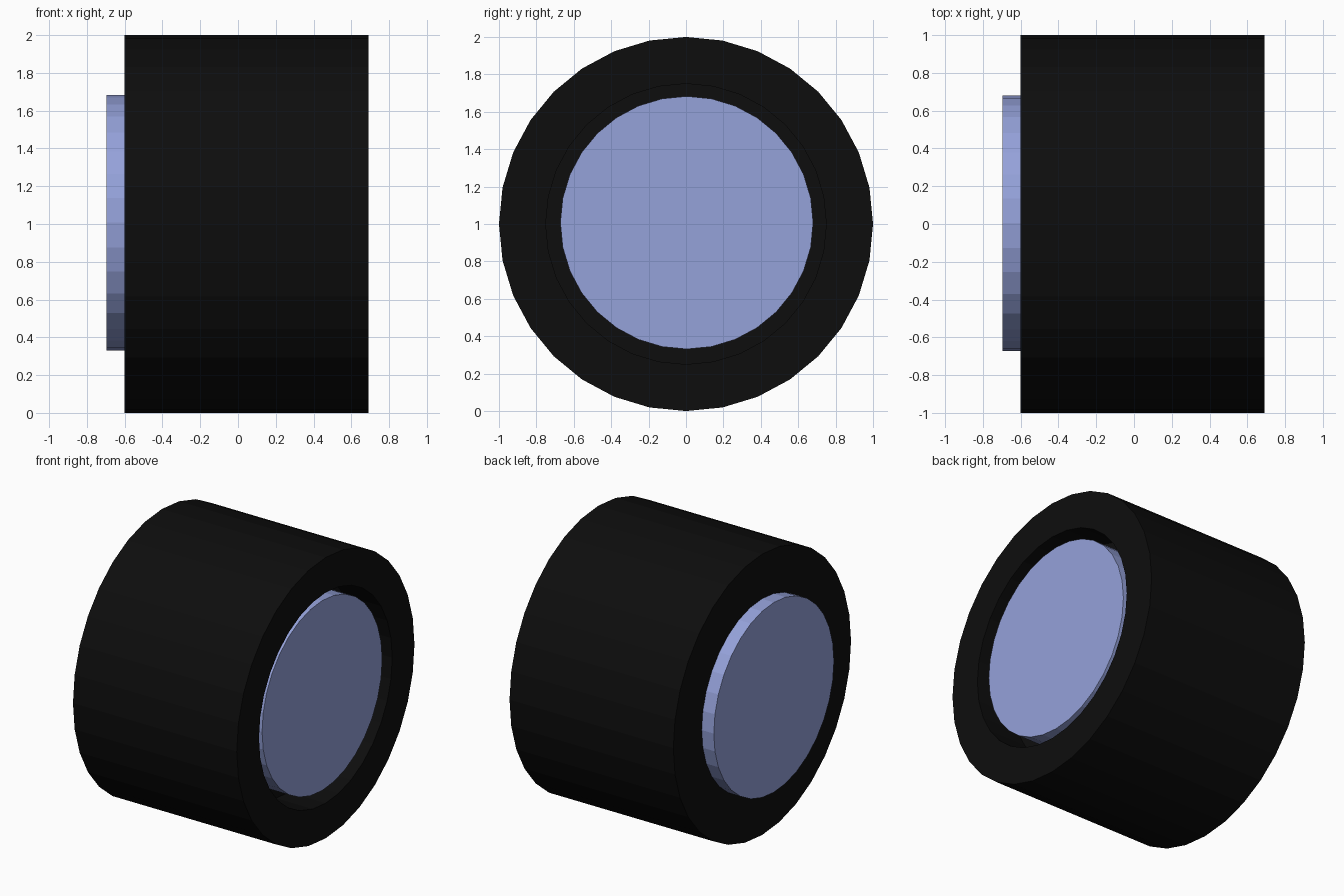
import bpy, bmesh
from math import sin, cos, tau

if "Cube" in bpy.data.objects:
    bpy.data.objects.remove(bpy.data.objects["Cube"])

SIDES = 32


def material(name, rgb):
    mat = bpy.data.materials.new(name)
    mat.diffuse_color = (*rgb, 1)
    mat.use_nodes = True
    mat.node_tree.nodes["Principled BSDF"].inputs["Base Color"].default_value = mat.diffuse_color
    return mat


def lathe_x(name, profile, centre, mat):
    """Revolve (x, radius) rings about the x axis and cap both ends."""
    bm = bmesh.new()
    rings = [[bm.verts.new((x, r * sin(tau * i / SIDES), r * cos(tau * i / SIDES)))
              for i in range(SIDES)] for x, r in profile]
    for a, b in zip(rings, rings[1:]):
        for i in range(SIDES):
            j = (i + 1) % SIDES
            bm.faces.new((a[i], a[j], b[j], b[i]))
    bm.faces.new(rings[0])
    bm.faces.new(rings[-1])
    bmesh.ops.recalc_face_normals(bm, faces=bm.faces[:])
    mesh = bpy.data.meshes.new(name)
    bm.to_mesh(mesh)
    bm.free()
    mesh.materials.append(mat)
    obj = bpy.data.objects.new(name, mesh)
    obj.location = centre
    bpy.context.collection.objects.link(obj)
    return obj


# Tyre: closed on the left, with a round pocket on the right
lathe_x("tyre", [(-0.6, 1), (0.69, 1), (0.69, 0.75), (0.4, 0.75)],
        (0, 0, 1), material("rubber", (0.004, 0.004, 0.004)))

# Hub: stands proud on the left, sits slightly recessed in the pocket
lathe_x("hub", [(-0.695, 0.676), (0.66, 0.676)],
        (0, 0.004, 1.007), material("hub_blue", (0.3, 0.36, 0.7)))
